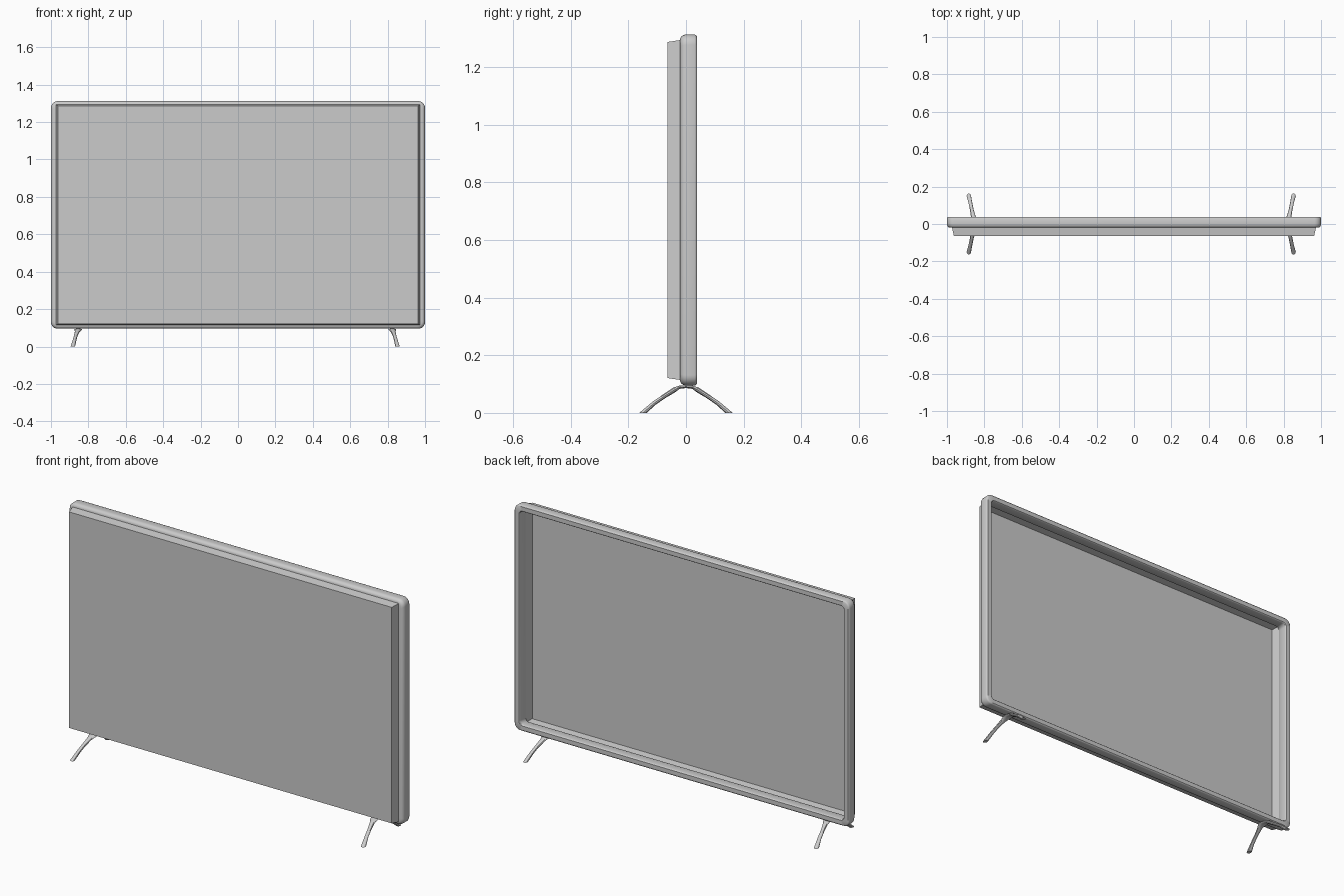
import bpy, bmesh, math

if "Cube" in bpy.data.objects:
    bpy.data.objects.remove(bpy.data.objects["Cube"])

Z0, Z1 = 0.095, 1.312          # bottom and top of the frame


def finish(name, bm, smooth=True):
    bmesh.ops.recalc_face_normals(bm, faces=bm.faces)
    me = bpy.data.meshes.new(name)
    bm.to_mesh(me)
    bm.free()
    ob = bpy.data.objects.new(name, me)
    bpy.context.collection.objects.link(ob)
    if smooth:
        bpy.ops.object.select_all(action='DESELECT')
        ob.select_set(True)
        bpy.context.view_layer.objects.active = ob
        bpy.ops.object.shade_smooth_by_angle(angle=math.radians(35))
    return ob


def bridge(bm, a, b):
    n = len(a)
    for i in range(n):
        j = (i + 1) % n
        bm.faces.new((a[i], a[j], b[j], b[i]))


def rounded_loop(bm, d, y, r, seg=6):
    """Rounded rectangle in the XZ plane, inset by d from the outer outline."""
    hx, lo, hi = 1 - d, Z0 + d, Z1 - d
    corners = [(hx - r, hi - r), (-hx + r, hi - r), (-hx + r, lo + r), (hx - r, lo + r)]
    out = []
    for k, (cx, cz) in enumerate(corners):
        for i in range(seg + 1):
            a = math.pi / 2 * (k + i / seg)
            out.append(bm.verts.new((cx + r * math.cos(a), y, cz + r * math.sin(a))))
    return out


# Frame: closed cross-section (inset, y) swept round a rounded rectangle
section = [(0.028, -0.02), (0.014, -0.02), (0.006, -0.016), (0.001, -0.007),
           (0.0, 0.0), (0.0, 0.03), (0.002, 0.035), (0.006, 0.038),
           (0.029, 0.038), (0.032, 0.035), (0.033, 0.030), (0.033, -0.004)]
bm = bmesh.new()
loops = [rounded_loop(bm, d, y, 0.036 - 0.5 * d) for d, y in section]
for i in range(len(loops)):
    bridge(bm, loops[i], loops[(i + 1) % len(loops)])
finish("frame", bm)

# Screen panel: shallow tapered tray, open at the back
bm = bmesh.new()
rings = []
for d, y in ((0.027, -0.018), (0.037, -0.065)):
    rings.append([bm.verts.new((x, y, z)) for x, z in
                  ((1 - d, Z1 - d * 0.7), (-1 + d, Z1 - d * 0.7),
                   (-1 + d, Z0 + d * 0.7), (1 - d, Z0 + d * 0.7))])
bridge(bm, rings[0], rings[1])
bm.faces.new(rings[1])
finish("screen_panel", bm, smooth=False)


def leg_stand(name, cx, side):
    """Arched pair of feet: stations (outward x, y, z, half width, half height)."""
    half = [(0.0, 0.0, 0.091, 0.022, 0.005), (0.0, 0.022, 0.089, 0.020, 0.006),
            (0.004, 0.040, 0.080, 0.013, 0.008), (0.012, 0.075, 0.058, 0.010, 0.007),
            (0.019, 0.110, 0.034, 0.010, 0.007), (0.028, 0.149, 0.0, 0.012, 0.0)]
    path = [(x, -y, z, w, h) for x, y, z, w, h in reversed(half[1:])] + half
    bm = bmesh.new()
    rings = []
    for x, y, z, w, h in path:
        ring = []
        for i in range(10):
            a = 2 * math.pi * i / 10
            c, s = math.cos(a), math.sin(a)
            # sections lean with the leg; feet are cut flat on the floor
            lean = 0.014 if h == 0 else 0.5 * h if abs(y) > 0.03 else 0
            sy = 1 if y > 0 else -1
            ring.append(bm.verts.new((cx + side * x + w * c, y + sy * lean * s, z + h * s)))
        rings.append(ring)
    for a, b in zip(rings, rings[1:]):
        bridge(bm, a, b)
    bm.faces.new(rings[0])
    bm.faces.new(rings[-1])
    finish(name, bm)


# Leg stands at both ends
leg_stand("left_leg_stand", -0.855, -1)
leg_stand("right_leg_stand", 0.825, 1)
